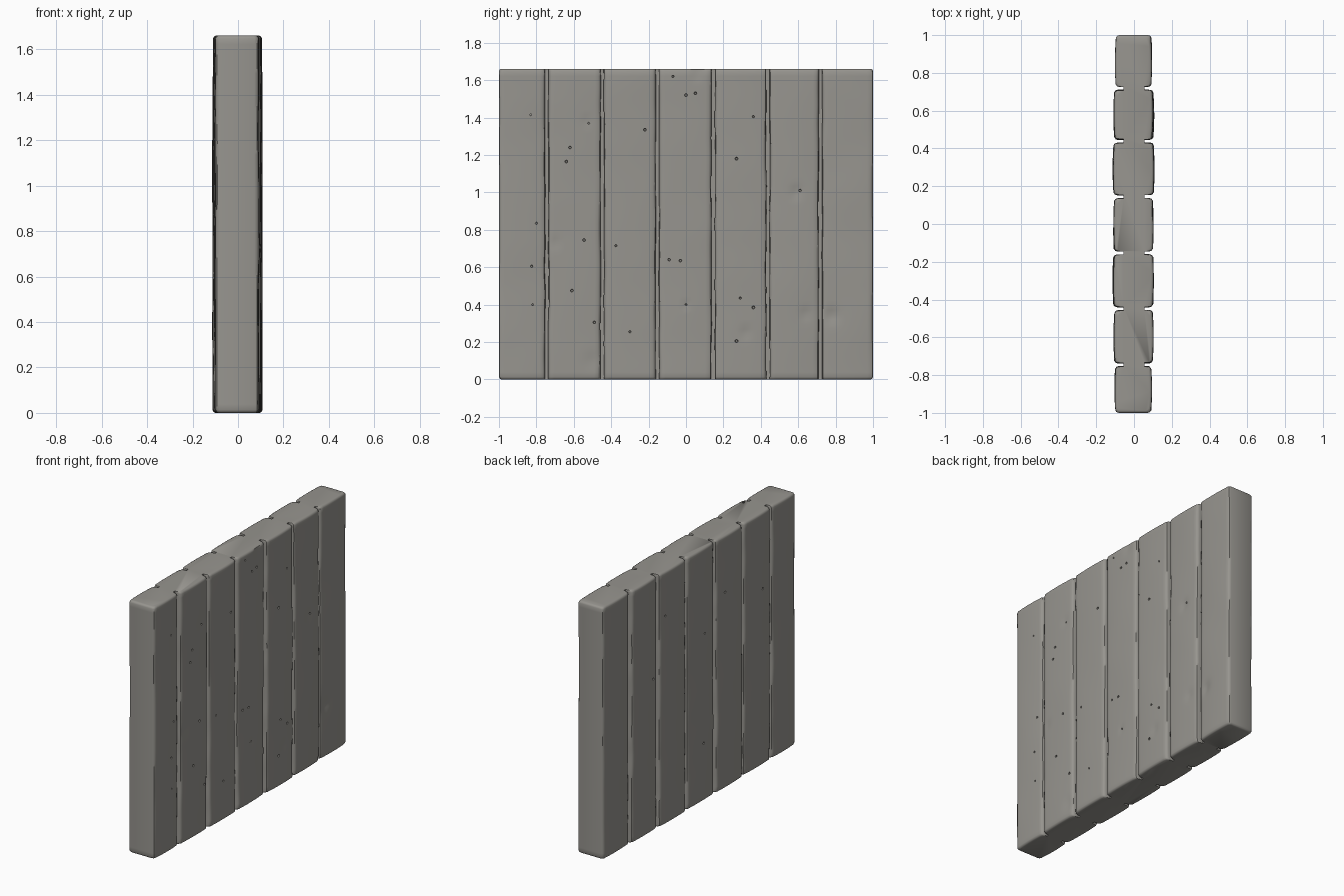
import bpy, bmesh, math
from mathutils import Vector, Matrix, noise

if "Cube" in bpy.data.objects:
    bpy.data.objects.remove(bpy.data.objects["Cube"])

H = 1.66
GROOVES = [-0.745, -0.448, -0.153, 0.145, 0.438, 0.718]
EDGES = [-1.0] + GROOVES + [1.0]
FRONT = [0.092, 0.099, 0.101, 0.1, 0.106, 0.101, 0.092]    # half thickness, +x side
BACK = [0.1, 0.104, 0.109, 0.106, 0.109, 0.105, 0.098]     # half thickness, -x side
HALF_GAP, CORE = 0.009, 0.055
# shallow dents on the +x side: y, z, radius, depth
DENTS = [(0.59, 1.0, 0.04, 0.008), (0.0, 0.4, 0.02, 0.008), (0.78, 0.34, 0.05, 0.010),
         (0.32, 0.25, 0.04, 0.006), (-0.7, 0.73, 0.04, 0.005), (0.64, 0.35, 0.04, 0.006),
         (0.06, 1.63, 0.04, 0.006), (-0.53, 1.38, 0.03, 0.005), (-0.5, 0.1, 0.06, 0.005)]
HOLES_FRONT = [(-.83, 1.415), (-.8, .835), (-.825, .605), (-.82, .4), (-.64, 1.165),
               (-.62, 1.24), (-.52, 1.37), (-.22, 1.335), (-.545, .745), (-.375, .715),
               (-.61, .475), (-.49, .305), (-.3, .255), (-.09, .64), (-.03, .635),
               (0, .4), (.05, 1.53), (0, 1.52), (.36, 1.405), (.27, 1.18), (.61, 1.01),
               (.29, .435), (.36, .385), (.27, .205), (-.07, 1.62)]
HOLES_BACK = [(.37, 1.37), (-.25, 1.29), (-.65, 1.16), (-.04, 1.10), (.49, 1.0), (-.03, .38)]


def rough(y, z, side, k):
    return noise.noise(Vector((y * k, z * k, side * 7.3 + 2.1)))


def side_points(side, z, inset):
    """Outline of all planks on one face of the wall, from y=-1 to y=1."""
    pts = []
    depths = FRONT if side > 0 else BACK
    for i, depth in enumerate(depths):
        first, last = i == 0, i == len(depths) - 1
        a = EDGES[i] + (inset if first else HALF_GAP + 0.004 * rough(i, z, side, 6.7))
        b = EDGES[i + 1] - (inset if last else HALF_GAP + 0.004 * rough(i + .5, z, side, 6.7))
        bow = 0.005 * noise.noise(Vector((i * 3.7, z * 1.3, side)))
        d = depth + bow - inset
        sec = [] if first else [(CORE, a)]
        sec += [(d - 0.02, a), (d - 0.008, a + 0.004)]
        n = 14
        for j in range(n + 1):
            t = j / n
            y = a + 0.014 + (b - a - 0.028) * t
            x = d - 0.003 + 0.005 * math.sin(math.pi * t) ** 0.6 if 0 < j < n else d - 0.002
            x += 0.003 * rough(y, z, side, 4.0)
            if side > 0:
                for dy, dz, r, dep in DENTS:
                    x -= dep * math.exp(-((y - dy) ** 2 + (z - dz) ** 2) / (r * r) * 2)
            sec.append((x, y))
        sec += [(d - 0.008, b - 0.004), (d - 0.02, b)]
        if not last:
            sec.append((CORE, b))
        pts += [(side * x, y, z) for x, y in sec]
    return pts


# plank wall: outline lofted upwards, with rounded top and bottom edges
bm = bmesh.new()
levels = [(0, 0.012), (0.004, 0.004), (0.013, 0)]
N = 64
levels += [(0.013 + (H - 0.026) * k / N, 0) for k in range(1, N)]
levels += [(H - 0.013, 0), (H - 0.004, 0.004), (H, 0.012)]
rings = []
for z, inset in levels:
    ring = side_points(1, z, inset) + side_points(-1, z, inset)[::-1]
    rings.append([bm.verts.new(p) for p in ring])
for lo, hi in zip(rings, rings[1:]):
    m = len(lo)
    for j in range(m):
        bm.faces.new((lo[j], lo[(j + 1) % m], hi[(j + 1) % m], hi[j]))
bm.faces.new(rings[0][::-1])
bm.faces.new(rings[-1])
bmesh.ops.recalc_face_normals(bm, faces=bm.faces)
mesh = bpy.data.meshes.new("plank_wall")
bm.to_mesh(mesh)
bm.free()
wall = bpy.data.objects.new("plank_wall", mesh)
bpy.context.collection.objects.link(wall)

# nail hole cutters
bm = bmesh.new()
for side, holes in ((1, HOLES_FRONT), (-1, HOLES_BACK)):
    for k, (y, z) in enumerate(holes):
        r = 0.009 if k % 3 else 0.007
        bmesh.ops.create_cone(bm, cap_ends=True, segments=8, radius1=r * 0.6, radius2=r * 1.3,
                              depth=0.05, matrix=Matrix.Translation((side * 0.107, y, z)) @
                              Matrix.Rotation(side * math.pi / 2, 4, 'Y'))
cmesh = bpy.data.meshes.new("nail_hole_cutter")
bm.to_mesh(cmesh)
bm.free()
cutter = bpy.data.objects.new("nail_hole_cutter", cmesh)
cutter.hide_render = True
bpy.context.collection.objects.link(cutter)

mod = wall.modifiers.new("nail_holes", 'BOOLEAN')
mod.operation = 'DIFFERENCE'
mod.solver = 'EXACT'
mod.object = cutter
bpy.context.view_layer.objects.active = wall
wall.select_set(True)
bpy.ops.object.modifier_apply(modifier=mod.name)
bpy.data.objects.remove(cutter)

# weathered grey material
mat = bpy.data.materials.new("weathered_grey")
mat.diffuse_color = (0.31, 0.30, 0.275, 1)
mat.use_nodes = True
mat.node_tree.nodes["Principled BSDF"].inputs["Base Color"].default_value = mat.diffuse_color
wall.data.materials.clear()
wall.data.materials.append(mat)
for p in wall.data.polygons:
    p.material_index = 0
bpy.ops.object.shade_smooth_by_angle(angle=math.radians(40))
